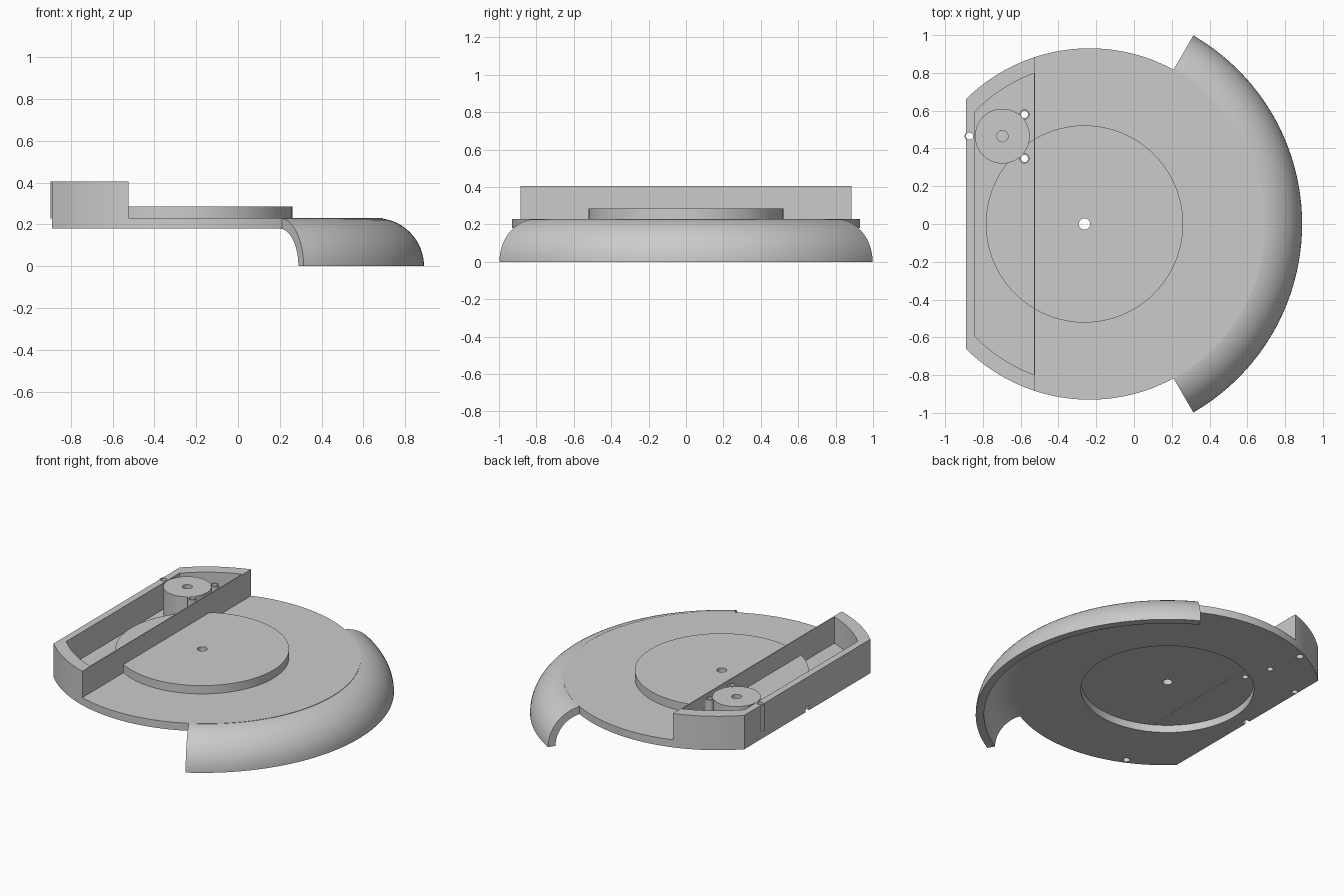
import bpy, bmesh
from math import sin, cos, acos, pi, radians
from mathutils import Vector

if "Cube" in bpy.data.objects:
    bpy.data.objects.remove(bpy.data.objects["Cube"], do_unlink=True)

grey = bpy.data.materials.new("plain grey")
grey.use_nodes = True
grey.diffuse_color = (0.6, 0.6, 0.6, 1)
grey.node_tree.nodes["Principled BSDF"].inputs["Base Color"].default_value = (0.6, 0.6, 0.6, 1)

PLATE_X, PLATE_R = -0.235, 0.93      # base plate circle
HUB_X, HUB_R = -0.262, 0.52          # turntable hub and shroud axis
FLAT_X, WALL_X = -0.89, -0.523       # flat edge and tray front wall
Z_LOW, Z_TOP, Z_HUB, Z_WALL = 0.18, 0.23, 0.285, 0.405


def loft(name, rings):
    """Join equal closed rings of points into a capped solid."""
    bm = bmesh.new()
    loops = [[bm.verts.new(p) for p in ring] for ring in rings]
    n = len(loops[0])
    for a, b in zip(loops, loops[1:]):
        for i in range(n):
            j = (i + 1) % n
            bm.faces.new((a[i], a[j], b[j], b[i]))
    bm.faces.new(loops[0][::-1])
    bm.faces.new(loops[-1])
    bmesh.ops.recalc_face_normals(bm, faces=bm.faces)
    mesh = bpy.data.meshes.new(name)
    bm.to_mesh(mesh)
    bm.free()
    mesh.materials.append(grey)
    obj = bpy.data.objects.new(name, mesh)
    bpy.context.collection.objects.link(obj)
    return obj


def prism(name, outline, z0, z1):
    return loft(name, [[(x, y, z) for x, y in outline] for z in (z0, z1)])


def cylinder(name, x, y, r, z0, z1, n=48):
    return prism(name, [(x + r * cos(2 * pi * i / n), y + r * sin(2 * pi * i / n))
                        for i in range(n)], z0, z1)


def clipped_circle(r, x0, x1, n=48):
    """Outline of the plate circle kept between x0 and x1."""
    a0 = acos(min(0.9999, (x1 - PLATE_X) / r))
    a1 = acos((x0 - PLATE_X) / r)
    angles = [a0 + (a1 - a0) * i / n for i in range(n + 1)]
    half = [(PLATE_X + r * cos(a), r * sin(a)) for a in angles]
    return half + [(x, -y) for x, y in reversed(half)]


def cut(obj, cutters):
    for c in cutters:
        mod = obj.modifiers.new("cut", "BOOLEAN")
        mod.operation, mod.solver, mod.object = "DIFFERENCE", "EXACT", c
    bpy.context.view_layer.update()
    graph = bpy.context.evaluated_depsgraph_get()
    mesh = bpy.data.meshes.new_from_object(obj.evaluated_get(graph))
    obj.modifiers.clear()
    obj.data = mesh


# Cutters
boss_spots = [(-0.87, 0.465), (-0.58, 0.58), (-0.58, 0.347)]
boss_holes = [cylinder("boss_hole", x, y, 0.019, 0.1, 0.5, 24) for x, y in boss_spots]
screw_holes = [cylinder("screw_hole", -0.62, s * 0.81, 0.022, 0.1, 0.32, 24) for s in (-1, 1)]
axle_hole = cylinder("axle_hole", HUB_X, 0, 0.03, 0.1, 0.5, 32)
recess = cylinder("recess", HUB_X, 0, HUB_R, 0.1, 0.3, 96)
tray_space = prism("tray_space", clipped_circle(0.85, -0.845, -0.53), 0.2, 0.5)
motor_hole = cylinder("motor_hole", -0.697, 0.465, 0.03, 0.28, 0.5, 32)
cable_notch = prism("cable_notch", [(-0.95, -0.02), (-0.86, -0.02), (-0.86, 0.02), (-0.95, 0.02)],
                    0.1, 0.21)

# Base plate with the recess under the hub
plate = prism("base_plate", clipped_circle(PLATE_R, FLAT_X, PLATE_X + PLATE_R, 72), Z_LOW, Z_TOP)
cut(plate, [recess, cable_notch] + boss_holes + screw_holes)

# Raised hub disc
hub = cylinder("hub_disc", HUB_X, 0, HUB_R + 0.002, Z_TOP - 0.001, Z_HUB, 96)
cut(hub, [axle_hole, boss_holes[2]])

# Tray wall along the flat edge
wall = prism("tray_wall", clipped_circle(PLATE_R, FLAT_X, WALL_X), Z_TOP - 0.002, Z_WALL)
cut(wall, [tray_space, boss_holes[0]] + screw_holes)

# Motor housing and its three screw bosses
motor = cylinder("motor_housing", -0.697, 0.465, 0.145, Z_TOP - 0.002, Z_WALL - 0.001, 64)
cut(motor, [motor_hole] + boss_holes)
bosses = []
for (x, y), hole in zip(boss_spots, boss_holes):
    boss = cylinder("screw_boss", x, y, 0.027, Z_TOP - 0.001, Z_WALL, 24)
    cut(boss, [hole])
    bosses.append(boss)

# Curved shroud: a quarter-round shell swept about the hub axis
STEPS, SWEEP = 16, 72
BEND_R = 1.152 - Z_TOP
quarter = [pi / 2 * i / STEPS for i in range(STEPS + 1)]
section = [(BEND_R + Z_TOP * cos(t), Z_TOP * sin(t)) for t in quarter]
section += [(BEND_R + Z_LOW * cos(t), Z_LOW * sin(t)) for t in reversed(quarter)]
sweep = [radians(-60 + 120 * i / SWEEP) for i in range(SWEEP + 1)]
shroud = loft("curved_shroud", [[(HUB_X + r * cos(a), r * sin(a), z) for r, z in section]
                                for a in sweep])

# Remove the cutters
for c in boss_holes + screw_holes + [axle_hole, recess, tray_space, motor_hole, cable_notch]:
    bpy.data.objects.remove(c, do_unlink=True)

# Smooth curved sides, keep the edges sharp
bpy.ops.object.select_all(action="DESELECT")
for obj in [plate, hub, wall, motor, shroud] + bosses:
    obj.select_set(True)
bpy.context.view_layer.objects.active = plate
bpy.ops.object.shade_smooth_by_angle(angle=radians(30))
